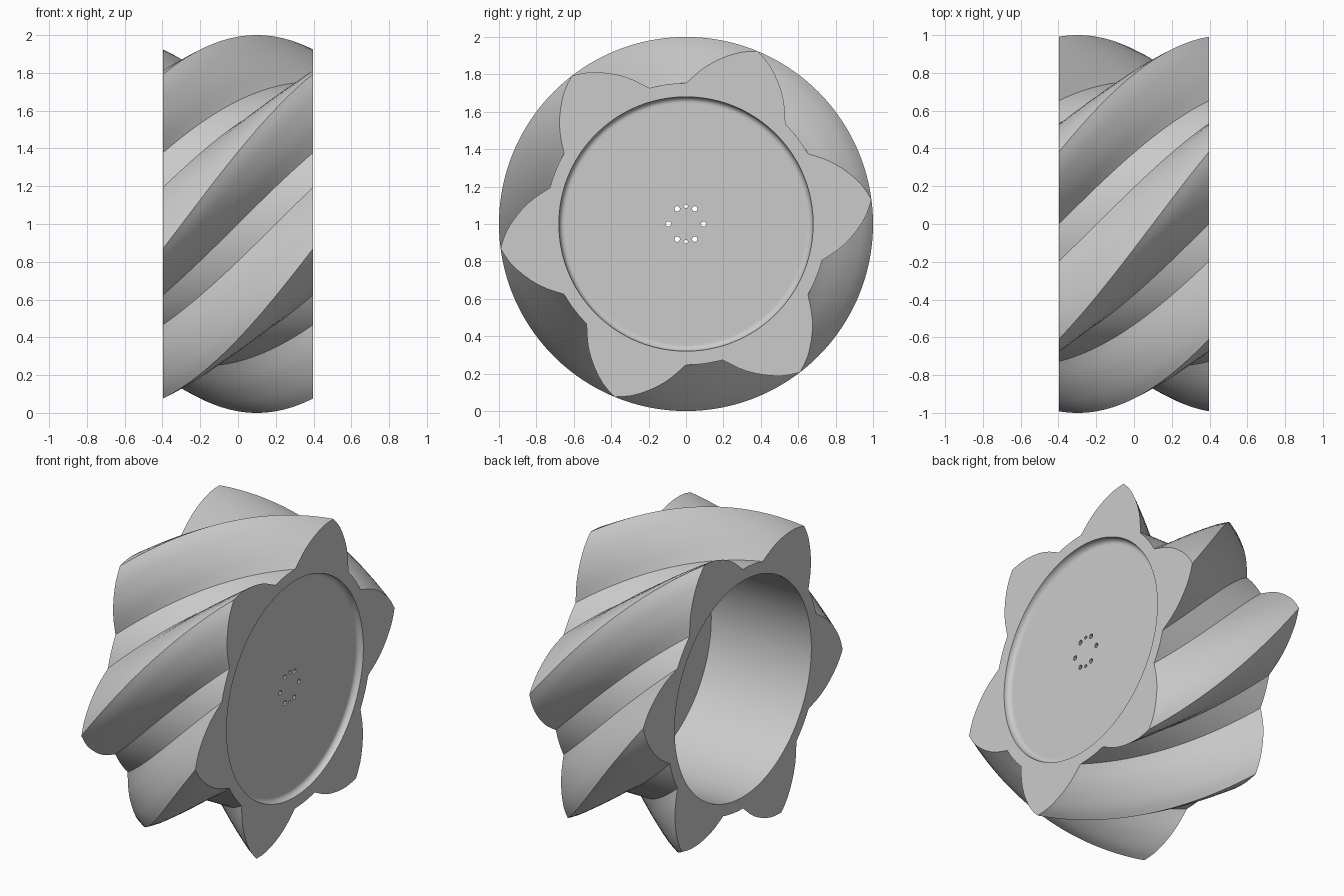
import bpy
import bmesh
from math import sin, cos, radians, pi

cube = bpy.data.objects.get("Cube")
if cube:
    bpy.data.objects.remove(cube, do_unlink=True)

LOBES, TWIST, STEPS = 6, 60, 32
HALF, BORE, PLATE_FRONT, PLATE_BACK = 0.397, 0.68, 0.36, 0.30
FILLET, FIRST_TIP = 0.03, 7.5

grey = bpy.data.materials.new("plain grey")
grey.use_nodes = True
grey.diffuse_color = (0.6, 0.6, 0.6, 1)
grey.node_tree.nodes["Principled BSDF"].inputs["Base Color"].default_value = (0.6, 0.6, 0.6, 1)

# Half of one lobe: (angle from tip, radius); mirrored to complete the pitch
flank = [(0, 1.0), (2.5, .982), (5, .962), (7.5, .937), (10, .910), (12.5, .882),
         (15, .852), (17.5, .819), (20, .784), (22.4, .753)]
valley = [(a, .753) for a in (25, 27.5, 30, 32.5, 35)]
pitch = flank + valley + [(60 - a, r) for a, r in reversed(flank[1:])]
outline = [(FIRST_TIP + 60 * k + a, r) for k in range(LOBES) for a, r in pitch]


def point(x, angle, radius):
    a = radians(angle)
    return (x, radius * cos(a), 1 + radius * sin(a))


def circle(x, radius, twist):
    return [point(x, a + twist, radius) for a, _ in outline]


# Front plate with a rounded recess rim
rings = [circle(PLATE_FRONT, BORE - FILLET - 0.01, 0)]
for k in range(7):
    a = pi / 2 * k / 6
    rings.append(circle(HALF - (HALF - PLATE_FRONT) * cos(a),
                        BORE - FILLET * (1 - sin(a)), 0))
# Twisted lobes from front to back
for s in range(STEPS + 1):
    t = s / STEPS
    rings.append([point(HALF - 2 * HALF * t, a + TWIST * t, r) for a, r in outline])
# Open bore ending at the back of the plate
rings += [circle(-HALF, BORE, TWIST), circle(PLATE_BACK, BORE, TWIST)]

# Loft the sections and cap both sides of the plate
bm = bmesh.new()
sections = [[bm.verts.new(p) for p in ring] for ring in rings]
n = len(outline)
for r0, r1 in zip(sections, sections[1:]):
    for i in range(n):
        j = (i + 1) % n
        bm.faces.new((r0[i], r0[j], r1[j], r1[i]))
bm.faces.new(sections[0])
bm.faces.new(sections[-1])
bmesh.ops.recalc_face_normals(bm, faces=bm.faces)
mesh = bpy.data.meshes.new("twisted_wheel")
bm.to_mesh(mesh)
bm.free()
mesh.materials.append(grey)
wheel = bpy.data.objects.new("twisted_wheel", mesh)
bpy.context.collection.objects.link(wheel)

# Small through holes in the plate
cutters = []
for angle in (0, 60, 90, 120, 180, 240, 270, 300):
    _, y, z = point(0, angle, 0.094)
    bpy.ops.mesh.primitive_cylinder_add(vertices=8, depth=0.3, location=(0.33, y, z),
                                        radius=0.011 if angle in (90, 270) else 0.015,
                                        rotation=(0, pi / 2, 0))
    cutter = bpy.context.object
    cutter.name = "hole_cutter"
    cutter.hide_render = True
    cut = wheel.modifiers.new("hole", 'BOOLEAN')
    cut.operation = 'DIFFERENCE'
    cut.solver = 'EXACT'
    cut.object = cutter
    cutters.append(cutter)

bpy.ops.object.select_all(action='DESELECT')
wheel.select_set(True)
bpy.context.view_layer.objects.active = wheel
for mod in list(wheel.modifiers):
    bpy.ops.object.modifier_apply(modifier=mod.name)
for cutter in cutters:
    bpy.data.objects.remove(cutter, do_unlink=True)
bpy.ops.object.shade_smooth_by_angle(angle=radians(22))
